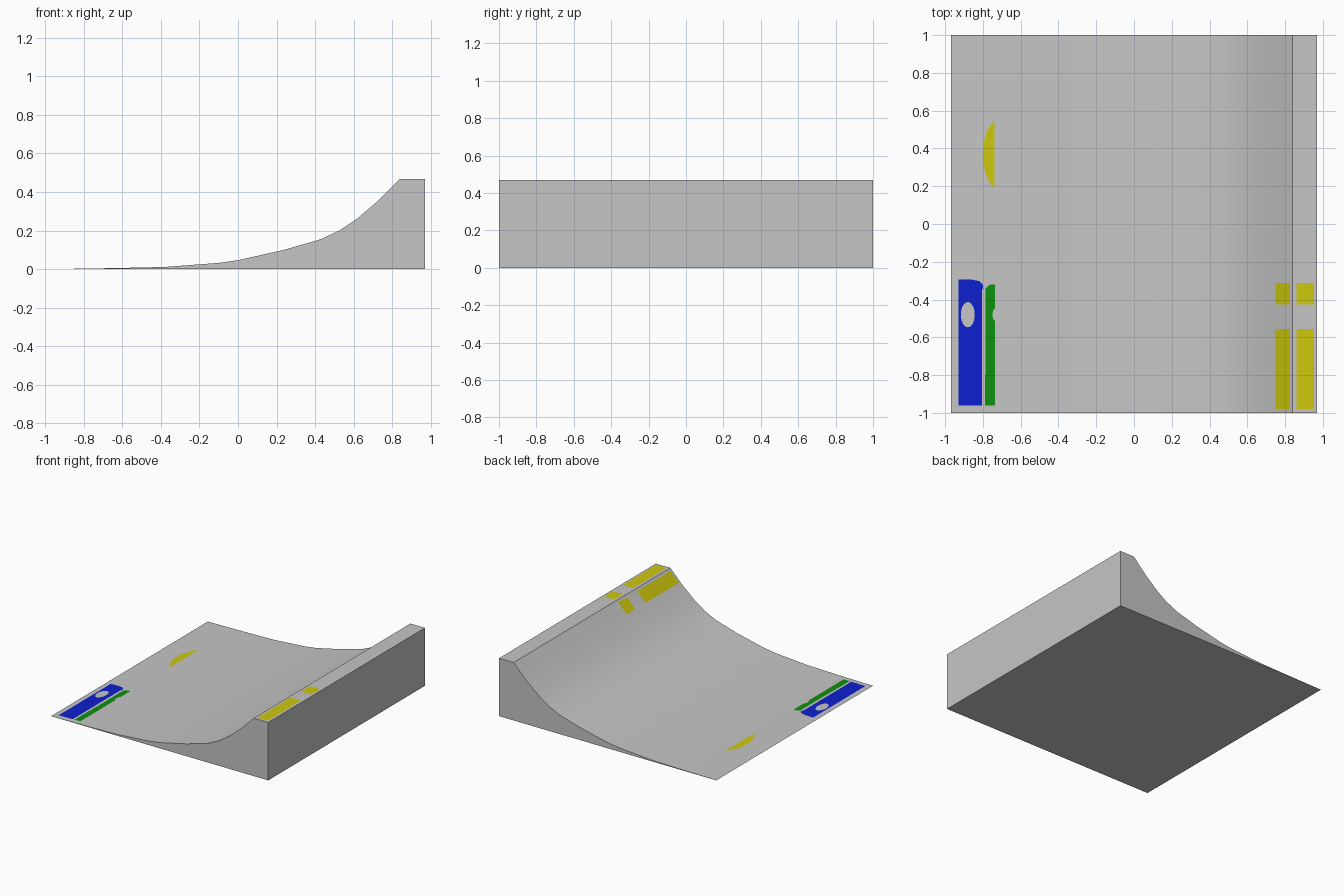
import bpy, bmesh, math

if "Cube" in bpy.data.objects:
    bpy.data.objects.remove(bpy.data.objects["Cube"])


def material(name, rgb):
    m = bpy.data.materials.new(name)
    m.diffuse_color = (*rgb, 1)
    m.use_nodes = True
    m.node_tree.nodes["Principled BSDF"].inputs["Base Color"].default_value = m.diffuse_color
    return m


GREY = material("concrete grey", (0.56, 0.56, 0.56))
BLUE = material("paint blue", (0.004, 0.014, 0.62))
GREEN = material("paint green", (0.004, 0.28, 0.004))
YELLOW = material("paint yellow", (0.62, 0.58, 0.004))

# Riding surface of the ramp, from the low lip to the back of the deck
PROFILE = [(-0.97, 0.0), (-0.76, 0.003), (-0.6, 0.006), (-0.38, 0.011),
           (-0.1, 0.032), (0.0, 0.046), (0.24, 0.1), (0.43, 0.155),
           (0.53, 0.202), (0.62, 0.263), (0.73, 0.357), (0.84, 0.468),
           (0.97, 0.468)]


def height(x):
    for (x0, z0), (x1, z1) in zip(PROFILE, PROFILE[1:]):
        if x <= x1:
            return z0 + (z1 - z0) * (x - x0) / (x1 - x0)
    return PROFILE[-1][1]


def add_object(name, bm, mat):
    mesh = bpy.data.meshes.new(name)
    bm.to_mesh(mesh)
    bm.free()
    mesh.materials.append(mat)
    ob = bpy.data.objects.new(name, mesh)
    bpy.context.collection.objects.link(ob)
    return ob


def rect(x0, x1, y0, y1):
    return [(x0, y0), (x1, y0), (x1, y1), (x0, y1)]


def arc(cx, cy, rx, ry, a0, a1, n):
    """Points along part of an ellipse, angles in degrees."""
    angles = [math.radians(a0 + (a1 - a0) * i / n) for i in range(n + 1)]
    return [(cx + rx * math.cos(a), cy + ry * math.sin(a)) for a in angles]


def paint(name, mat, *loops):
    """Painted patch just above the ramp surface; extra loops are holes."""
    bm = bmesh.new()
    for pts in loops:
        vs = [bm.verts.new((x, y, height(x) + 0.002)) for x, y in pts]
        for a, b in zip(vs, vs[1:] + vs[:1]):
            bm.edges.new((a, b))
    bmesh.ops.triangle_fill(bm, edges=bm.edges[:], use_beauty=True, normal=(0, 0, 1))
    bm.normal_update()
    for f in bm.faces:
        if f.normal.z < 0:
            f.normal_flip()
    return add_object(name, bm, mat)


# Ramp body: closed profile extruded along y
bm = bmesh.new()
outline = PROFILE + [(0.97, 0.0)]
side = bm.faces.new([bm.verts.new((x, -1, z)) for x, z in outline])
ext = bmesh.ops.extrude_face_region(bm, geom=[side], use_keep_orig=True)
moved = [v for v in ext["geom"] if isinstance(v, bmesh.types.BMVert)]
bmesh.ops.translate(bm, verts=moved, vec=(0, 2, 0))
bmesh.ops.recalc_face_normals(bm, faces=bm.faces[:])
ramp = add_object("ramp_body", bm, GREY)
bpy.context.view_layer.objects.active = ramp
ramp.select_set(True)
bpy.ops.object.shade_smooth_by_angle(angle=math.radians(30))

# Blue panel with an oval opening and a rounded corner
paint("blue_panel", BLUE,
      [(-0.93, -0.96), (-0.805, -0.96), (-0.805, -0.35), (-0.798, -0.34),
       (-0.8, -0.32), (-0.82, -0.302), (-0.86, -0.294), (-0.93, -0.294)],
      arc(-0.88, -0.48, 0.037, 0.067, 0, 345, 23))

# Green stripe with a small notch on its inner edge
paint("green_stripe", GREEN,
      [(-0.79, -0.96), (-0.737, -0.96)]
      + arc(-0.737, -0.48, 0.012, 0.032, 270, 90, 6)
      + [(-0.737, -0.32), (-0.765, -0.322), (-0.785, -0.34), (-0.785, -0.64)])

# Yellow crescent on the low side
paint("yellow_crescent", YELLOW, arc(-0.7, 0.368, 0.1, 0.194, 112, 248, 16))

# Yellow blocks on the top of the slope and on the deck
for place, x0, x1 in (("slope", 0.75, 0.825), ("deck", 0.86, 0.952)):
    for size, y0, y1 in (("long", -0.98, -0.555), ("short", -0.425, -0.313)):
        paint(f"{place}_{size}_block", YELLOW, rect(x0, x1, y0, y1))
